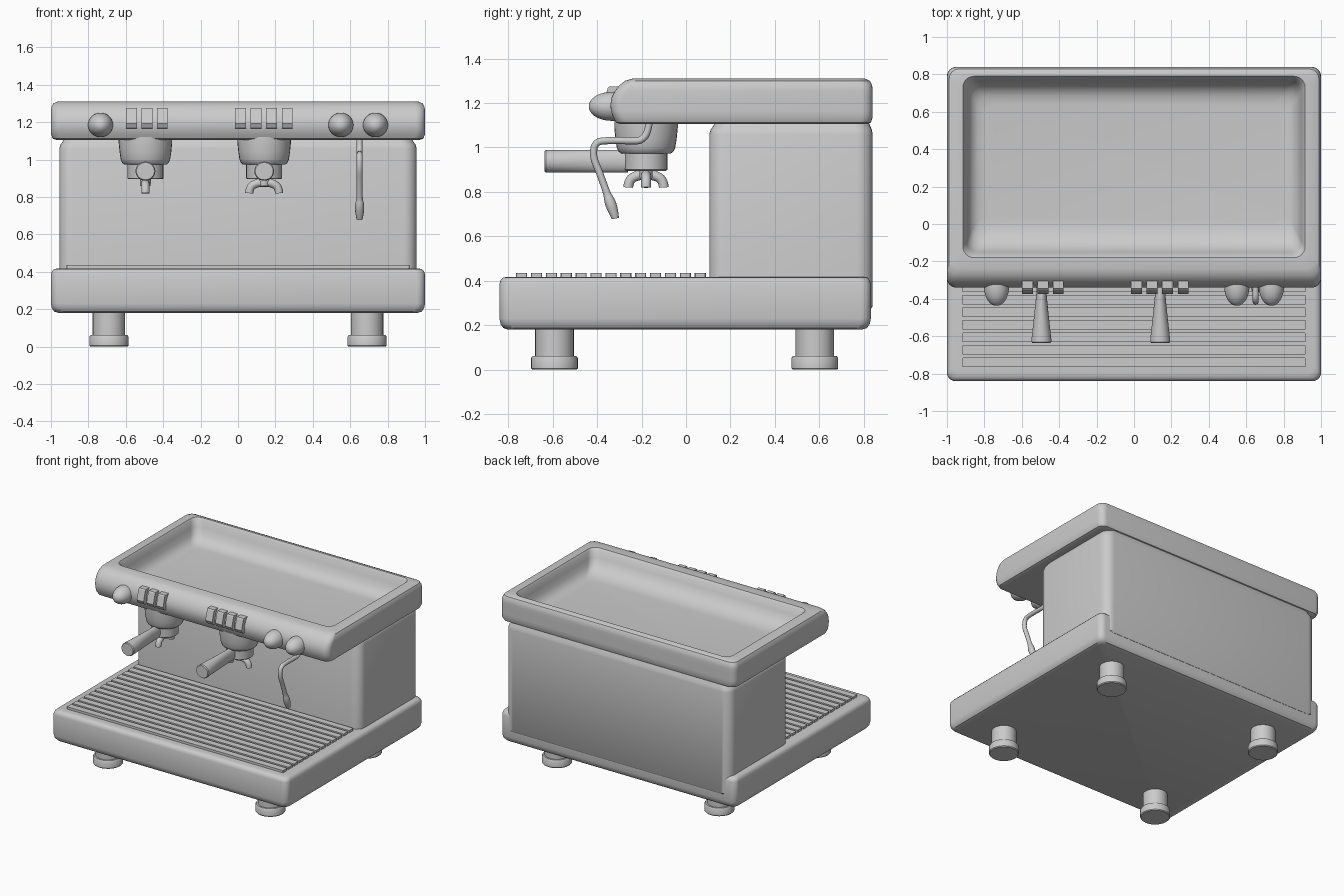
import bpy, bmesh
from math import sin, cos, pi
from mathutils import Vector

if "Cube" in bpy.data.objects:
    bpy.data.objects.remove(bpy.data.objects["Cube"])


def skin(name, rings, angle=35):
    """Join a list of equal-length point rings into a capped, smooth-shaded mesh."""
    bm = bmesh.new()
    loops = [[bm.verts.new(p) for p in ring] for ring in rings]
    n = len(loops[0])
    for a, b in zip(loops, loops[1:]):
        for i in range(n):
            j = (i + 1) % n
            bm.faces.new((a[i], a[j], b[j], b[i]))
    bm.faces.new(loops[0][::-1])
    bm.faces.new(loops[-1])
    bmesh.ops.recalc_face_normals(bm, faces=bm.faces)
    mesh = bpy.data.meshes.new(name)
    bm.to_mesh(mesh)
    bm.free()
    ob = bpy.data.objects.new(name, mesh)
    bpy.context.collection.objects.link(ob)
    smooth(ob, angle)
    return ob


def smooth(ob, angle=35):
    bpy.ops.object.select_all(action='DESELECT')
    ob.select_set(True)
    bpy.context.view_layer.objects.active = ob
    bpy.ops.object.shade_smooth_by_angle(angle=angle * pi / 180)


def rect(hx, y0, y1, z, r, n=6):
    """Horizontal rounded rectangle ring."""
    pts = []
    for k, (cx, cy) in enumerate([(hx - r, y1 - r), (r - hx, y1 - r), (r - hx, y0 + r), (hx - r, y0 + r)]):
        for i in range(n + 1):
            a = (k + i / n) * pi / 2
            pts.append((cx + r * cos(a), cy + r * sin(a), z))
    return pts


def lathe(name, x, y, profile, n=32):
    """Vertical turned part from (radius, z) pairs."""
    return skin(name, [[(x + r * cos(2 * pi * i / n), y + r * sin(2 * pi * i / n), z)
                        for i in range(n)] for r, z in profile])


def turned_y(name, x, z, profile, n=32):
    """Part along y from (half width, half height, y) triples."""
    return skin(name, [[(x + rx * cos(2 * pi * i / n), y, z + rz * sin(2 * pi * i / n))
                        for i in range(n)] for rx, rz, y in profile])


def tube(name, pts, radius):
    """Curved pipe through (x, y, z, radius scale) control points."""
    cu = bpy.data.curves.new(name, 'CURVE')
    cu.dimensions = '3D'
    cu.bevel_depth, cu.bevel_resolution, cu.use_fill_caps = radius, 4, True
    sp = cu.splines.new('NURBS')
    sp.points.add(len(pts) - 1)
    for p, (x, y, z, s) in zip(sp.points, pts):
        p.co, p.radius = (x, y, z, 1), s
    sp.order_u, sp.use_endpoint_u, sp.resolution_u = 3, True, 6
    ob = bpy.data.objects.new(name, cu)
    bpy.context.collection.objects.link(ob)
    bpy.ops.object.select_all(action='DESELECT')
    ob.select_set(True)
    bpy.context.view_layer.objects.active = ob
    bpy.ops.object.convert(target='MESH')
    smooth(bpy.context.object, 50)


# Base tray housing
skin("base", [rect(1 - i, -.84 + i, .832 - i, z, .045) for i, z in
              [(.04, .18), (.018, .187), (.005, .205), (0, .23), (0, .385),
               (.005, .402), (.016, .414), (.035, .418)]])

# Rear body, its back panel lapping over the base
skin("body", [rect(.955 - i, .105 + i, .84 - i * .6, z, .07) for i, z in
              [(.01, .275), (0, .285), (0, 1.06), (.006, 1.08), (.03, 1.115)]])

# Top housing: bulging front and recessed cup tray, lofted as one shell
outer = [(.97, -.295, .815, 1.105), (.99, -.315, .832, 1.112), (1, -.327, .84, 1.135),
         (1, -.338, .84, 1.165), (1, -.34, .84, 1.195), (1, -.335, .84, 1.225),
         (1, -.32, .84, 1.255), (.998, -.30, .838, 1.28), (.988, -.275, .828, 1.3),
         (.965, -.24, .805, 1.31)]
inner = [(.915, -.18, .79, 1.31), (.905, -.165, .78, 1.295), (.895, -.15, .765, 1.25),
         (.882, -.125, .745, 1.205), (.865, -.09, .72, 1.175), (.835, -.04, .685, 1.155),
         (.79, .01, .64, 1.15)]
skin("top_housing", [rect(hx, y0, y1, z, .05) for hx, y0, y1, z in outer]
     + [rect(hx, y0, y1, z, .06) for hx, y0, y1, z in inner])

# Drip grate slats
for i in range(13):
    y = -.765 + i * .067
    skin(f"drip_slat_{i}", [rect(.918, y, y + .05, z, .003, 1) for z in (.40, .436)])

# Feet
for i, (x, y) in enumerate([(sx * .69, y) for sx in (-1, 1) for y in (-.592, .58)]):
    lathe(f"foot_{i}", x, y, [(.1, 0), (.105, .006), (.105, .052), (.099, .062),
                              (.087, .062), (.087, .2)])

# Control knobs
for i, x in enumerate((-.735, .55, .735)):
    prof = [(.067, .065, -.29)] + [(.067 * cos(a), .065 * cos(a), -.335 - .103 * sin(a))
                                   for a in [k * pi / 18 for k in range(9)]]
    turned_y(f"knob_{i}", x, 1.185, prof)

# Push buttons in two banks
side = [(-.29, 1.275), (-.345, 1.275), (-.352, 1.268), (-.374, 1.192),
        (-.362, 1.168), (-.355, 1.165), (-.29, 1.165)]
for i, x in enumerate((-.57, -.487, -.405, .013, .097, .18, .263)):
    skin(f"button_{i}", [[(x + dx, y, z) for y, z in side] for dx in (-.029, .029)], 20)

# Brew groups with filter handles and double spouts
for name, x, along in (("left", -.495, Vector((0, 1))), ("right", .14, Vector((1, 0)))):
    gy = -.18
    lathe(name + "_group_head", x, gy, [(.143, 1.12), (.143, 1.09), (.138, 1.04), (.132, 1.0),
                                        (.124, .982), (.112, .973), (.096, .973), (.096, .9), (.09, .895)])
    turned_y(name + "_handle", x, .938, [(.026, .05, -.26), (.027, .051, -.37), (.04, .051, -.5),
                                         (.053, .051, -.615), (.053, .051, -.63), (.048, .046, -.637)])
    lathe(name + "_spout_stem", x, gy, [(.03, .91), (.028, .86)], 20)
    tube(name + "_spout", [(x + along.x * t, gy + along.y * t, z, 1) for t, z in
                           [(-.08, .82), (-.078, .85), (-.045, .874), (0, .876),
                            (.045, .874), (.078, .85), (.08, .82)]], .022)

# Steam wand with thicker nozzle
tube("steam_wand", [(.65, y, z, s) for y, z, s in
                    [(-.165, 1.12, 1), (-.17, 1.07, 1), (-.20, 1.03, 1), (-.25, 1.03, 1), (-.35, 1.032, 1),
                     (-.41, 1.025, 1), (-.42, .96, 1), (-.39, .89, 1), (-.355, .79, 1),
                     (-.347, .768, 1.45), (-.335, .735, 1.6), (-.32, .69, 1.15), (-.318, .68, 1)]], .016)
